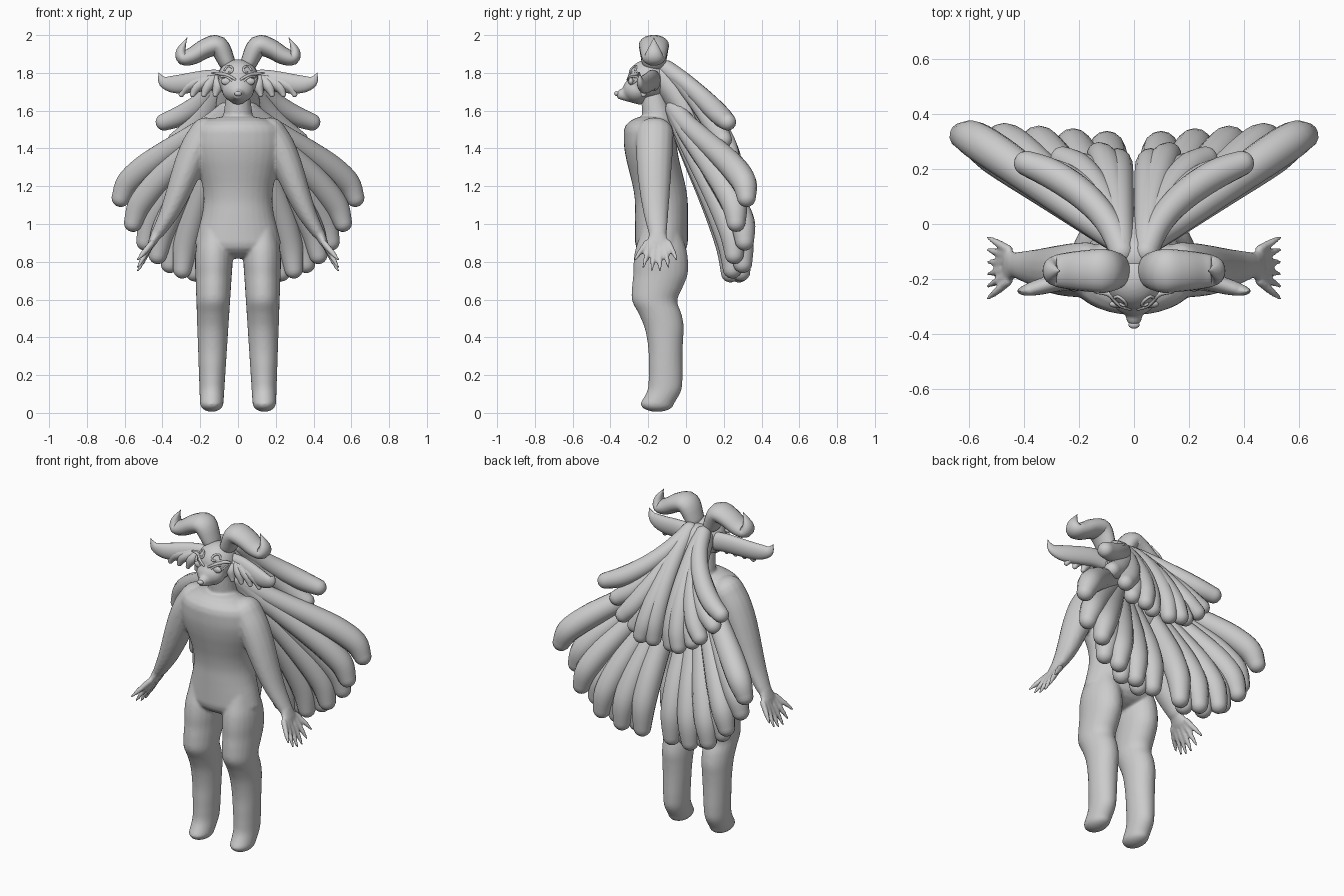
import bpy, bmesh, math
from mathutils import Vector, Matrix, geometry

cube = bpy.data.objects.get("Cube")
if cube:
    bpy.data.objects.remove(cube, do_unlink=True)

grey = (0.6, 0.6, 0.6, 1)
clay = bpy.data.materials.new("light grey")
clay.use_nodes = True
clay.diffuse_color = grey
clay.node_tree.nodes["Principled BSDF"].inputs["Base Color"].default_value = grey

RIGHT, BACK, UP = Vector((1, 0, 0)), Vector((0, 1, 0)), Vector((0, 0, 1))
CAP_ANGLES = [math.radians(angle) for angle in range(10, 90, 20)]


def ease(value):
    value = min(max(value, 0), 1)
    return value * value * (3 - 2 * value)


def spline(keys, steps=4):
    """Smooth curve through keys of position and two radii."""
    padded = [keys[0], *keys, keys[-1]]
    result = []
    for first in range(len(keys) - 1):
        for step in range(steps):
            t = step / steps
            result.append([b + t * ((c - a) + t * ((2 * a - 5 * b + 4 * c - d)
                                                   + t * (3 * b - a - 3 * c + d))) / 2
                           for a, b, c, d in zip(*padded[first:first + 4])])
    return result + [list(keys[-1])]


def bezier(start, handle, approach, end, radii, count=7):
    """Keys along a curve, with the two radii given by a rule."""
    points = geometry.interpolate_bezier(Vector(start), Vector(handle),
                                         Vector(approach), Vector(end), count)
    return [(*point, *radii(i / (count - 1))) for i, point in enumerate(points)]


def sweep(bm, keys, ref=BACK, side=1, dome=None, sides=16):
    """Closed round-ended tube; with a dome height its rings stay level."""
    points = spline(keys)
    centres = [Vector(point[:3]) for point in points]
    last = len(points) - 1
    rings = []
    for i, point in enumerate(points):
        along = UP if dome else (centres[min(i + 1, last)] - centres[max(i - 1, 0)]).normalized()
        across = (ref - along * ref.dot(along)).normalized()
        other = along.cross(across)
        wide, deep = (max(radius, 0.002) for radius in point[3:])
        height = dome or min(wide, deep)
        slices = [(0, 1)]
        if i == 0:
            slices = [(-math.cos(q), math.sin(q)) for q in CAP_ANGLES] + slices
        if i == last:
            slices += [(math.cos(q), math.sin(q)) for q in reversed(CAP_ANGLES)]
        for push, scale in slices:
            ring = []
            for j in range(sides):
                turn = math.tau * j / sides
                rim = across * wide * math.cos(turn) + other * deep * math.sin(turn)
                spot = centres[i] + along * height * push + rim * scale
                ring.append(bm.verts.new((spot.x * side, spot.y, spot.z)))
            rings.append(ring)
    faces = [bm.faces.new(rings[0]), bm.faces.new(rings[-1])]
    for low, high in zip(rings, rings[1:]):
        for j in range(sides):
            faces.append(bm.faces.new((low[j - 1], low[j], high[j], high[j - 1])))
    bmesh.ops.recalc_face_normals(bm, faces=faces)


def pair(bm, keys, **options):
    for side in (1, -1):
        sweep(bm, keys, side=side, **options)


def ball(bm, centre, size):
    place = Matrix.Translation(centre) @ Matrix.Diagonal((*size, 1))
    bmesh.ops.create_uvsphere(bm, u_segments=24, v_segments=14, radius=1, matrix=place)


def finish(name, bm, voxel=None):
    mesh = bpy.data.meshes.new(name)
    bm.to_mesh(mesh)
    bm.free()
    mesh.materials.append(clay)
    for face in mesh.polygons:
        face.use_smooth = True
    part = bpy.data.objects.new(name, mesh)
    bpy.context.collection.objects.link(part)
    if voxel:
        merge = part.modifiers.new("merge", 'REMESH')
        merge.mode, merge.voxel_size, merge.use_smooth_shade = 'VOXEL', voxel, True
        soften = part.modifiers.new("soften", 'SMOOTH')
        soften.factor, soften.iterations = 0.5, 8


def torso_ring(z):
    width = 0.208 - 0.026 * math.cos(math.tau * (z - 1.13) / 0.6)
    return (0, -0.13 - 0.06 * ease((z - 1.1) / 0.35), z, width, 0.14)


def leg_ring(z):
    thigh = ease((z - 0.3) / 0.45)
    knee = math.exp(-((z - 0.6) / 0.08) ** 2)
    toe = 1 - ease(z / 0.15)
    hip = 1 - 0.4 * ease((z - 0.8) / 0.25)
    y = -0.108 - 0.025 * thigh - 0.04 * knee - 0.06 * toe
    return (0.14 - 0.015 * z, y, z, (0.06 + 0.05 * z) * hip, (0.09 + 0.055 * thigh - 0.01 * knee) * hip)


# Body: torso, neck, legs, arms and hands fused into one skin
bm = bmesh.new()
sweep(bm, [torso_ring(0.9 + 0.59 * i / 8) for i in range(9)], ref=RIGHT, dome=0.085, sides=32)
sweep(bm, [(0, -0.14, 1.5, 0.09, 0.09), (0, -0.18, 1.7, 0.06, 0.06)], ref=RIGHT)
pair(bm, [leg_ring(0.05 + 0.95 * i / 14) for i in range(15)], ref=RIGHT, dome=0.045, sides=24)
pair(bm, bezier((0.17, -0.165, 1.48), (0.27, -0.17, 1.36), (0.3, -0.17, 1.14), (0.42, -0.15, 0.96),
                lambda t: (0.1 - 0.05 * t * t, 0.085 - 0.05 * t * t)))
pair(bm, [(0.43, -0.15, 0.95, 0.045, 0.03), (0.455, -0.15, 0.9, 0.06, 0.022)])
for finger in range(6):
    spread = finger - 2.5
    root = Vector((0.455, -0.15 + 0.024 * spread, 0.9))
    tip = Vector((0.53, -0.16 + 0.044 * spread, 0.75 + 0.01 * spread ** 2))
    middle = root.lerp(tip, 0.6)
    pair(bm, [(*root, 0.015, 0.018), (*middle, 0.014, 0.016), (*tip, 0.008, 0.008)], sides=10)
finish("body", bm, voxel=0.008)

# Head with short pointed muzzle
HEAD = Vector((0, -0.2, 1.765))
bm = bmesh.new()
ball(bm, HEAD, (0.11, 0.11, 0.107))
ball(bm, HEAD + Vector((0, -0.06, -0.055)), (0.085, 0.075, 0.07))
sweep(bm, [(0, -0.25, 1.69, 0.06, 0.06), (0, -0.34, 1.685, 0.03, 0.03)], ref=RIGHT)
finish("head", bm, voxel=0.008)

bm = bmesh.new()
ball(bm, (0, -0.366, 1.69), (0.02, 0.014, 0.013))
finish("nose", bm)


def on_face(x, z, radius):
    """Key lying on the front of the head, placed from the head centre."""
    y = -math.sqrt(max(0.012 - x * x - z * z, 0.001))
    return (*(HEAD + Vector((x, y, z))), radius, radius)


# Almond eyes with raised lids and curled brows
bm = bmesh.new()
for side in (1, -1):
    ball(bm, on_face(side * 0.06, -0.01, 0)[:3], (0.03, 0.014, 0.02))
finish("eyes", bm)

bm = bmesh.new()
for bow in (0.018, -0.022):
    pair(bm, [on_face(0.02 + 0.08 * t, 0.03 * t - 0.02 + bow * math.sin(math.pi * t), 0.006)
              for t in (0, 0.3, 0.6, 1)], sides=8)
finish("eyelids", bm)

bm = bmesh.new()
pair(bm, [on_face(0.045 + 0.025 * math.cos(turn) * (1 - turn / 9),
                  0.05 + 0.025 * math.sin(turn) * (1 - turn / 9), 0.006)
          for turn in range(6)], sides=8)
pair(bm, [on_face(0.015, 0, 0.006), on_face(0.05, 0.02, 0.008), on_face(0.09, 0.03, 0.01),
          (0.14, -0.25, 1.8, 0.003, 0.003)], sides=8)
finish("brows", bm)

# Horns sweep outward, then hook up to a point
bm = bmesh.new()
pair(bm, [(x, -0.17, z, 1.45 * thick, thick) for x, z, thick in (
    (0.06, 1.86, 0.045), (0.105, 1.942, 0.055), (0.17, 1.93, 0.052), (0.24, 1.89, 0.046),
    (0.29, 1.88, 0.038), (0.3, 1.92, 0.025), (0.27, 1.985, 0))], sides=20)
finish("horns", bm)

# Ears: broad flat leaves with upturned tips, and soft lobes in front
bm = bmesh.new()
pair(bm, bezier((0.08, -0.17, 1.76), (0.2, -0.18, 1.78), (0.4, -0.25, 1.68), (0.42, -0.245, 1.8),
                lambda t: (0.035 * (1 - t ** 4), 0.055 * (1 - t ** 4))), sides=20)
finish("ears", bm)

bm = bmesh.new()
for lobe in range(4):
    x = 0.12 + 0.06 * lobe
    pair(bm, [(0.08 + x * 0.3, -0.2, 1.765, 0.025, 0.025), (x * 0.9, -0.215, 1.73, 0.03, 0.03),
              (x, -0.225, 1.685, 0.014, 0.014)], sides=12)
finish("ear_tufts", bm)


def lock(bm, root, end, lift, hang, thin, swell):
    """One pair of hair locks that leave the scalp and turn at the end."""
    pair(bm, bezier(root, root.lerp(end, 0.3) + Vector(lift), end + Vector(hang), end,
                    lambda t: [thin + swell * math.sin(math.pi * t * t)] * 2), sides=14)


# Hair: scalp mass, upper layer flaring outward and long fanned lower layer
bm = bmesh.new()
sweep(bm, [(0, -0.12, 1.78, 0.09, 0.08), (0, 0, 1.6, 0.12, 0.08), (0, 0.07, 1.3, 0.12, 0.06)], ref=RIGHT)
finish("hair_core", bm)

bm = bmesh.new()
for i in range(6):
    t = i / 5
    end = Vector((0.06 + 0.33 * t, 0.23 - 0.04 * t + 0.03 * (i % 2), 1.28 + 0.26 * t * t))
    lock(bm, Vector((0.045, -0.1, 1.82)), end, (-0.06 * t, 0.06, 0.06 - 0.08 * t),
         (-0.15 * t, -0.05 * t, 0.14 - 0.1 * t), 0.046, 0.01)
finish("upper_hair_locks", bm)

bm = bmesh.new()
for i in range(9):
    t = i / 8
    end = Vector((0.1 + 0.52 * t, 0.28 + 0.04 * t - 0.05 * (i % 2), 0.74 + 0.4 * t ** 3))
    lock(bm, Vector((0.05, -0.06, 1.61)), end, (-0.03 * t, -0.03, 0),
         (-0.02 * t, 0.03, 0.25 - 0.1 * t), 0.05, 0.02)
finish("lower_hair_locks", bm)
